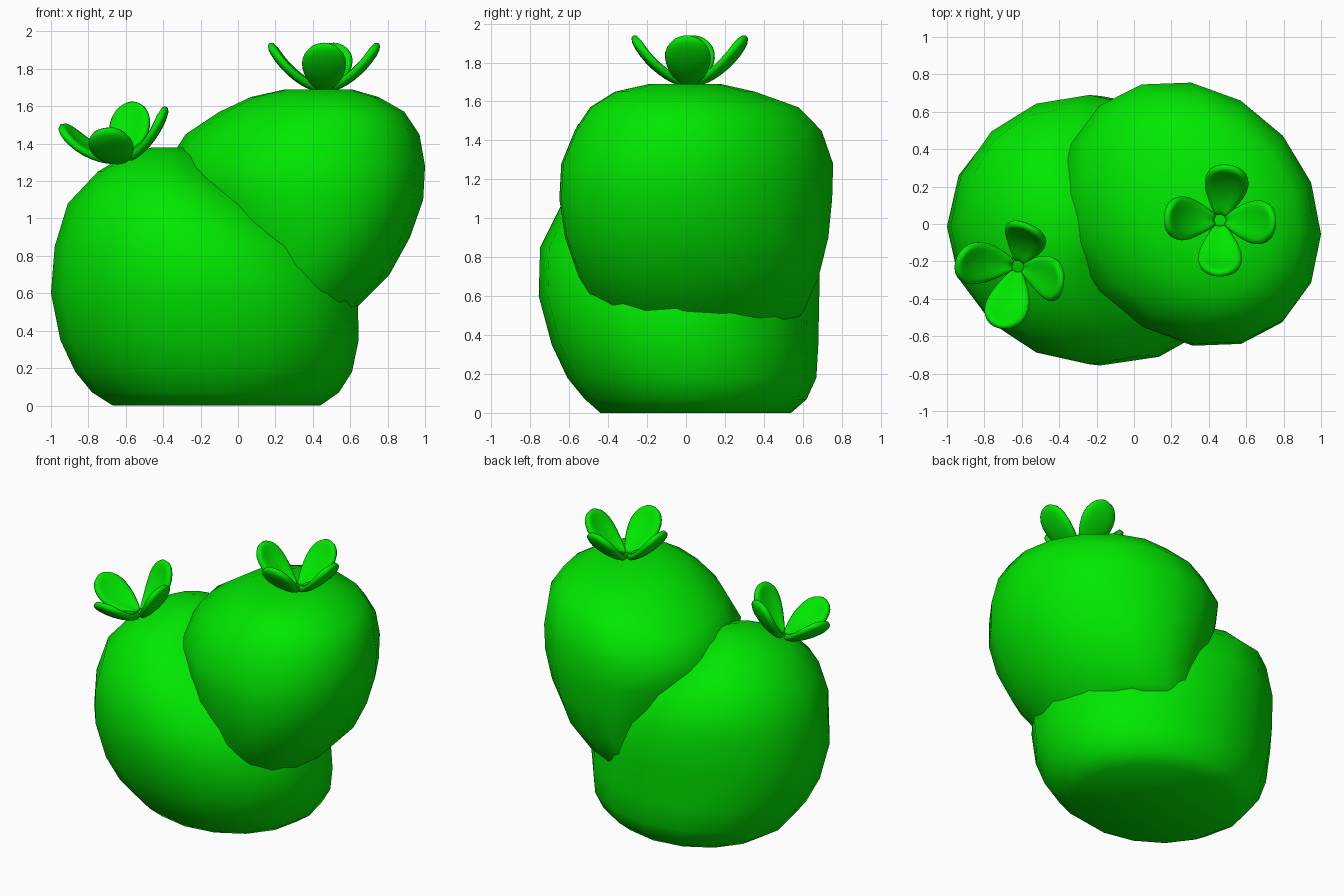
import bpy, bmesh
from math import sin, cos, pi, radians
from mathutils import Matrix, Vector, Euler

if "Cube" in bpy.data.objects:
    bpy.data.objects.remove(bpy.data.objects["Cube"])

green = bpy.data.materials.new("plant_green")
green.diffuse_color = (0.0, 0.8, 0.0, 1)
green.use_nodes = True
green.node_tree.nodes["Principled BSDF"].inputs["Base Color"].default_value = green.diffuse_color


def make_object(name, bm):
    bmesh.ops.recalc_face_normals(bm, faces=bm.faces)
    for f in bm.faces:
        f.smooth = True
    mesh = bpy.data.meshes.new(name)
    bm.to_mesh(mesh)
    bm.free()
    mesh.materials.append(green)
    ob = bpy.data.objects.new(name, mesh)
    bpy.context.collection.objects.link(ob)
    return ob


def bulb(name, rings, skew=0.0, sides=16):
    """Loft horizontal rings given as (z, x min, x max, y min, y max)."""
    bm = bmesh.new()
    loops = []
    for z, x0, x1, y0, y1 in rings:
        loop = []
        for i in range(sides):
            t = 2 * pi * i / sides
            loop.append(bm.verts.new(((x0 + x1) / 2 + (x1 - x0) / 2 * cos(t),
                                      (y0 + y1) / 2 + (y1 - y0) / 2 * sin(t - skew), z)))
        loops.append(loop)
    for a, b in zip(loops, loops[1:]):
        for i in range(sides):
            j = (i + 1) % sides
            bm.faces.new((a[i], a[j], b[j], b[i]))
    bm.faces.new(loops[0])
    bm.faces.new(loops[-1])
    return make_object(name, bm)


# Lower bulb standing on the ground
bulb("lower_bulb", [
    (0.00, -0.67, 0.44, -0.44, 0.54), (0.07, -0.78, 0.54, -0.52, 0.62),
    (0.18, -0.87, 0.61, -0.61, 0.67), (0.35, -0.95, 0.645, -0.69, 0.68),
    (0.60, -1.00, 0.64, -0.757, 0.685), (0.85, -0.98, 0.50, -0.75, 0.69),
    (1.08, -0.91, 0.20, -0.635, 0.62), (1.25, -0.75, -0.10, -0.44, 0.42),
    (1.34, -0.60, -0.21, -0.25, 0.24), (1.38, -0.46, -0.30, -0.10, 0.10)], skew=0.03)

# Upper bulb growing out of it to the right
bulb("upper_bulb", [
    (0.45, -0.20, 0.54, -0.40, 0.55), (0.52, -0.18, 0.63, -0.46, 0.61),
    (0.70, -0.19, 0.81, -0.56, 0.69), (0.90, -0.27, 0.92, -0.63, 0.74),
    (1.10, -0.36, 0.99, -0.66, 0.76), (1.28, -0.39, 1.00, -0.65, 0.765),
    (1.45, -0.28, 0.97, -0.58, 0.705), (1.57, -0.10, 0.89, -0.50, 0.585),
    (1.65, 0.07, 0.75, -0.37, 0.36), (1.69, 0.25, 0.61, -0.19, 0.18)], skew=0.16)

# Petal centre line: distance out, height, half width
PETAL = [(0.03, 0.0, 0.025), (0.085, 0.018, 0.065), (0.15, 0.058, 0.106),
         (0.215, 0.118, 0.126), (0.265, 0.183, 0.112), (0.293, 0.235, 0.062)]


def flower(name, centre, tilt, angles):
    """Four cupped petals around a centre."""
    place = Matrix.Translation(centre) @ Euler(tilt).to_matrix().to_4x4()
    for n, angle in enumerate(angles):
        bm = bmesh.new()
        turn = place @ Matrix.Rotation(radians(angle), 4, 'Z')
        rows = []
        for k, (r, z, w) in enumerate(PETAL):
            # the last row bows outwards so that the tip is round
            tip = 0.014 if k == len(PETAL) - 1 else 0
            rows.append([bm.verts.new(turn @ Vector((r - 0.015 * v * v, w * v,
                                                     z + 0.008 * v * v + tip * (1 - 2 * v * v))))
                         for v in (-1, -0.5, 0, 0.5, 1)])
        for a, b in zip(rows, rows[1:]):
            for i in range(4):
                bm.faces.new((a[i], a[i + 1], b[i + 1], b[i]))
        ob = make_object(f"{name}_petal_{n + 1}", bm)
        solid = ob.modifiers.new("thickness", 'SOLIDIFY')
        solid.thickness, solid.offset = 0.045, 0
        sub = ob.modifiers.new("rounding", 'SUBSURF')
        sub.levels = sub.render_levels = 1


# Flowers on top of each bulb
flower("upper_flower", (0.46, 0.02, 1.695), (0, 0, 0), (-3, 80, 177, 270))
flower("lower_flower", (-0.62, -0.225, 1.315), (0.2, -0.21, 0), (-12, 68, 168, 258))
